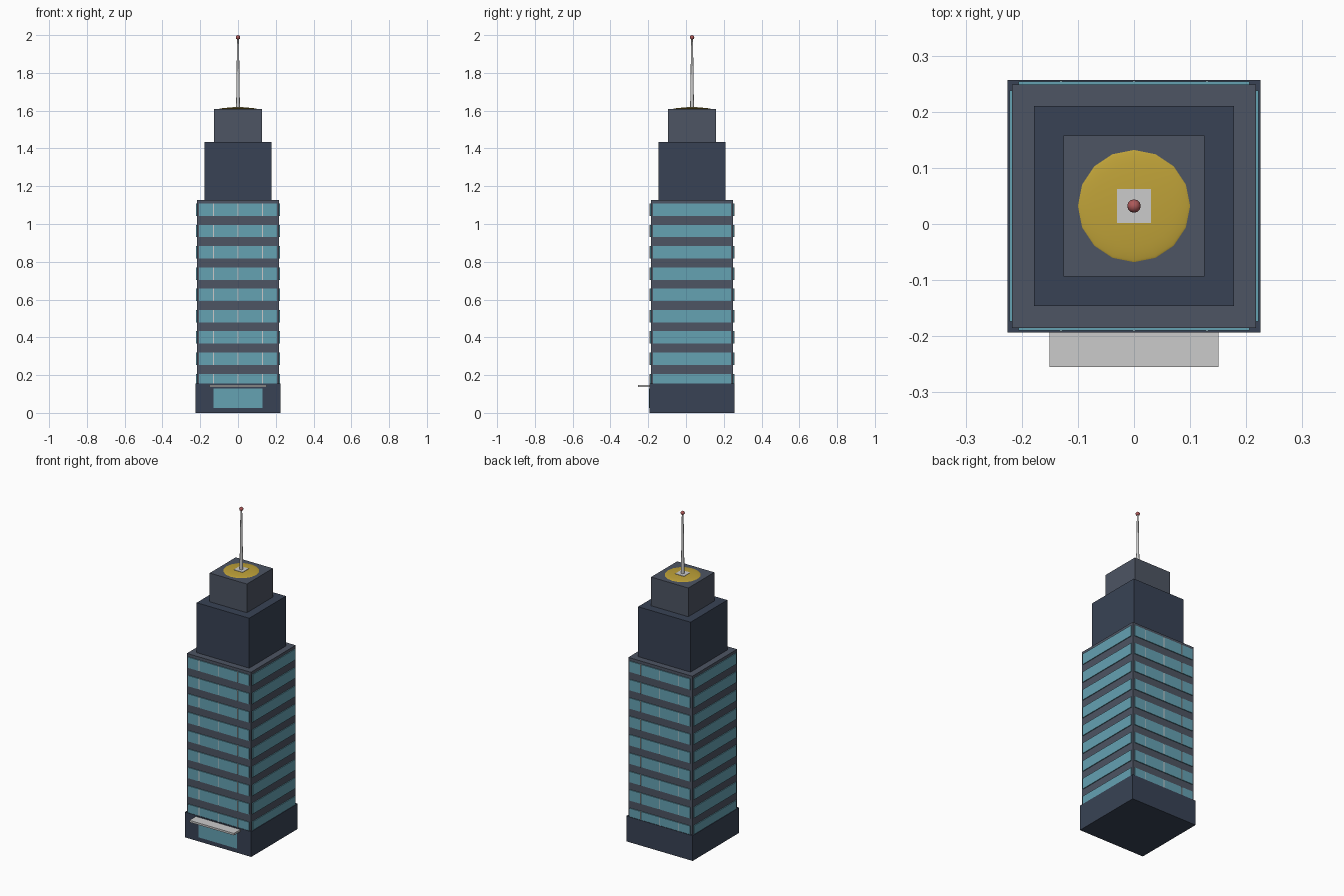
import bpy, math

if "Cube" in bpy.data.objects:
    bpy.data.objects.remove(bpy.data.objects["Cube"])

CY = 0.032  # tower axis in y

def mat(name, r, g, b):
    m = bpy.data.materials.new(name)
    m.diffuse_color = (r, g, b, 1)
    m.use_nodes = True
    m.node_tree.nodes["Principled BSDF"].inputs["Base Color"].default_value = m.diffuse_color
    return m

NAVY = mat("navy", 0.04, 0.055, 0.09)
SLATE = mat("slate", 0.075, 0.09, 0.125)
GLASS = mat("glass", 0.13, 0.36, 0.45)
GOLD = mat("gold", 0.52, 0.36, 0.04)
RED = mat("red", 0.42, 0.1, 0.1)

def finish(name, material):
    o = bpy.context.object
    o.name = name
    if material:
        o.data.materials.append(material)
    return o

def box(name, x0, x1, y0, y1, z0, z1, material=None):
    bpy.ops.mesh.primitive_cube_add(size=1, location=((x0 + x1) / 2, (y0 + y1) / 2, (z0 + z1) / 2))
    o = finish(name, material)
    o.scale = (x1 - x0, y1 - y0, z1 - z0)
    return o

def tier(name, half, z0, z1, material=None):
    return box(name, -half, half, CY - half, CY + half, z0, z1, material)

# Stacked tower blocks
tier("base", 0.225, 0, 0.155, NAVY)
tier("shaft", 0.217, 0.155, 1.127, SLATE)
tier("middle_setback", 0.178, 1.127, 1.433, NAVY)
tier("top_setback", 0.126, 1.433, 1.609, SLATE)

# Window bands on four sides, with mullions on front and back
S, G, W = 0.215, 0.222, 0.206
for i in range(9):
    z0 = 0.141 + 0.1127 * i
    z1 = z0 + 0.066
    for side, s in (("a", -1), ("b", 1)):
        xa, xb = sorted((s * S, s * G))
        box(f"side_window_{side}_{i}", xa, xb, CY - W, CY + W, z0, z1, GLASS)
        box(f"face_window_{side}_{i}", -W, W, CY + xa, CY + xb, z0, z1, GLASS)
        ma, mb = sorted((s * S, s * (G + 0.002)))
        for j, x in enumerate((-0.13, 0, 0.13)):
            box(f"mullion_{side}_{i}_{j}", x - 0.002, x + 0.002, CY + ma, CY + mb, z0, z1)

# Entrance
box("entrance_glass", -0.13, 0.13, -0.197, -0.188, 0.027, 0.13, GLASS)
box("canopy", -0.151, 0.151, -0.255, -0.19, 0.136, 0.148)

# Shallow roof dome
bpy.ops.mesh.primitive_uv_sphere_add(segments=16, ring_count=8, radius=0.104, location=(0, CY, 1.607))
finish("roof_dome", GOLD).scale = (1, 1, 0.1)
bpy.ops.object.shade_smooth()

# Antenna
box("antenna_base", -0.03, 0.03, CY - 0.03, CY + 0.03, 1.607, 1.619)
bpy.ops.mesh.primitive_cone_add(vertices=12, radius1=0.01, radius2=0.005, depth=0.37, location=(0, CY, 1.8))
finish("antenna_mast", None)
bpy.ops.object.shade_smooth_by_angle(angle=math.radians(40))
bpy.ops.mesh.primitive_uv_sphere_add(segments=12, ring_count=8, radius=0.012, location=(0, CY, 1.988))
finish("beacon", RED)
bpy.ops.object.shade_smooth()
